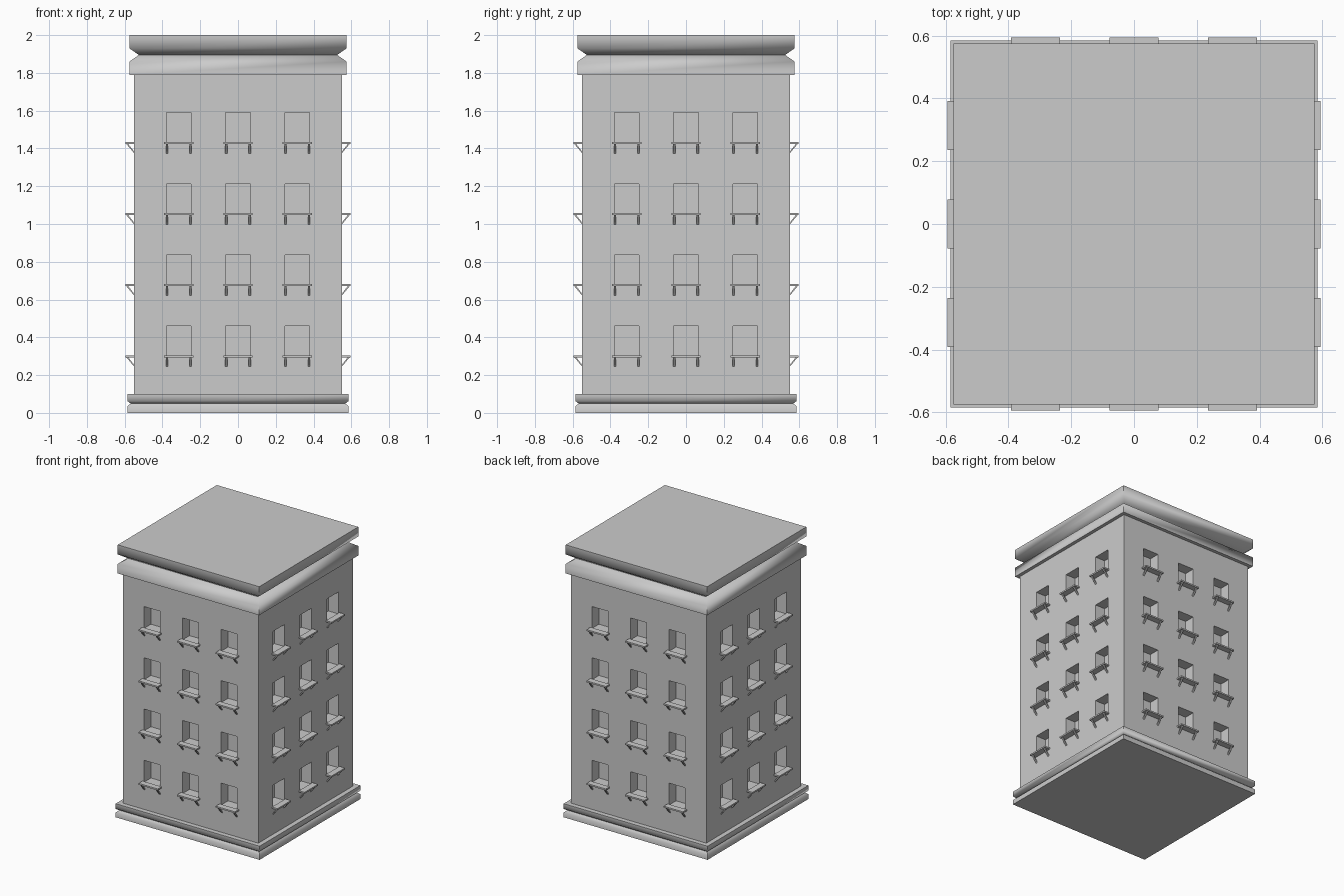
import bpy, bmesh, math
from mathutils import Matrix, Vector

if "Cube" in bpy.data.objects:
    bpy.data.objects.remove(bpy.data.objects["Cube"])

HALF = 0.55                      # half width of the walls
COLS = (-0.3135, 0.0, 0.3135)    # window centres
ROWS = [0.30 + 0.3765 * i for i in range(4)]   # window floors
WIN_W, WIN_H, DEPTH = 0.13, 0.16, 0.08


def finish(name, bm, smooth=None):
    bmesh.ops.remove_doubles(bm, verts=bm.verts, dist=1e-5)
    bmesh.ops.recalc_face_normals(bm, faces=bm.faces)
    me = bpy.data.meshes.new(name)
    bm.to_mesh(me)
    bm.free()
    ob = bpy.data.objects.new(name, me)
    bpy.context.collection.objects.link(ob)
    if smooth:
        bpy.ops.object.select_all(action='DESELECT')
        ob.select_set(True)
        bpy.context.view_layer.objects.active = ob
        bpy.ops.object.shade_smooth_by_angle(angle=math.radians(smooth))
    return ob


def quad(bm, rot, pts):
    bm.faces.new([bm.verts.new(rot @ Vector(p)) for p in pts])


def square_lathe(name, profile, smooth):
    """Sweep a (half width, z) profile round a square and cap the ends."""
    bm = bmesh.new()
    rings = [[bm.verts.new((sx * r, sy * r, z))
              for sx, sy in ((-1, -1), (1, -1), (1, 1), (-1, 1))]
             for r, z in profile]
    for a, b in zip(rings, rings[1:]):
        for i in range(4):
            j = (i + 1) % 4
            bm.faces.new((a[i], a[j], b[j], b[i]))
    bm.faces.new(rings[0])
    bm.faces.new(rings[-1])
    return finish(name, bm, smooth)


def prism(bm, rot, x0, x1, section):
    """Extrude a (y, z) section from x0 to x1."""
    a = [bm.verts.new(rot @ Vector((x0, y, z))) for y, z in section]
    b = [bm.verts.new(rot @ Vector((x1, y, z))) for y, z in section]
    n = len(section)
    bm.faces.new(a)
    bm.faces.new(b)
    for i in range(n):
        j = (i + 1) % n
        bm.faces.new((a[i], a[j], b[j], b[i]))


SIDES = [Matrix.Rotation(math.pi / 2 * k, 3, 'Z') for k in range(4)]

# Walls: a grid per side with recessed window cells
xs = [-HALF] + [c + s * WIN_W / 2 for c in COLS for s in (-1, 1)] + [HALF]
zs = [0.10] + [z + h for z in ROWS for h in (0, WIN_H)] + [1.79]
walls = bmesh.new()
for rot in SIDES:
    for i in range(len(xs) - 1):
        for k in range(len(zs) - 1):
            cell = [(xs[i], zs[k]), (xs[i + 1], zs[k]),
                    (xs[i + 1], zs[k + 1]), (xs[i], zs[k + 1])]
            if i % 2 and k % 2:
                yb = -HALF + DEPTH
                quad(walls, rot, [(x, yb, z) for x, z in cell])
                for (xa, za), (xb, zb) in zip(cell, cell[1:] + cell[:1]):
                    quad(walls, rot, [(xa, -HALF, za), (xb, -HALF, zb),
                                      (xb, yb, zb), (xa, yb, za)])
            else:
                quad(walls, rot, [(x, -HALF, z) for x, z in cell])
finish("walls", walls)

# Window sills and their slanted brackets
sills, brackets = bmesh.new(), bmesh.new()
for rot in SIDES:
    for c in COLS:
        for z in ROWS:
            prism(sills, rot, c - 0.078, c + 0.078,
                  [(-0.595, z - 0.006), (-HALF, z - 0.006),
                   (-HALF, z + 0.005), (-0.595, z + 0.005)])
            for s in (-1, 1):
                x = c + s * 0.062
                prism(brackets, rot, x - 0.006, x + 0.006,
                      [(-0.591, z - 0.006), (-HALF, z - 0.055),
                       (-HALF, z - 0.045), (-0.581, z - 0.006)])
finish("window_sills", sills)
finish("sill_brackets", brackets)

# Plinth and cornice, each with a groove around it
square_lathe("plinth", [(0.585, 0), (0.585, 0.035), (0.568, 0.05),
                        (0.585, 0.062), (0.585, 0.10)], 55)
square_lathe("cornice", [(0.575, 1.79), (0.575, 1.86), (0.525, 1.895),
                         (0.575, 1.93), (0.575, 2.0)], 60)
